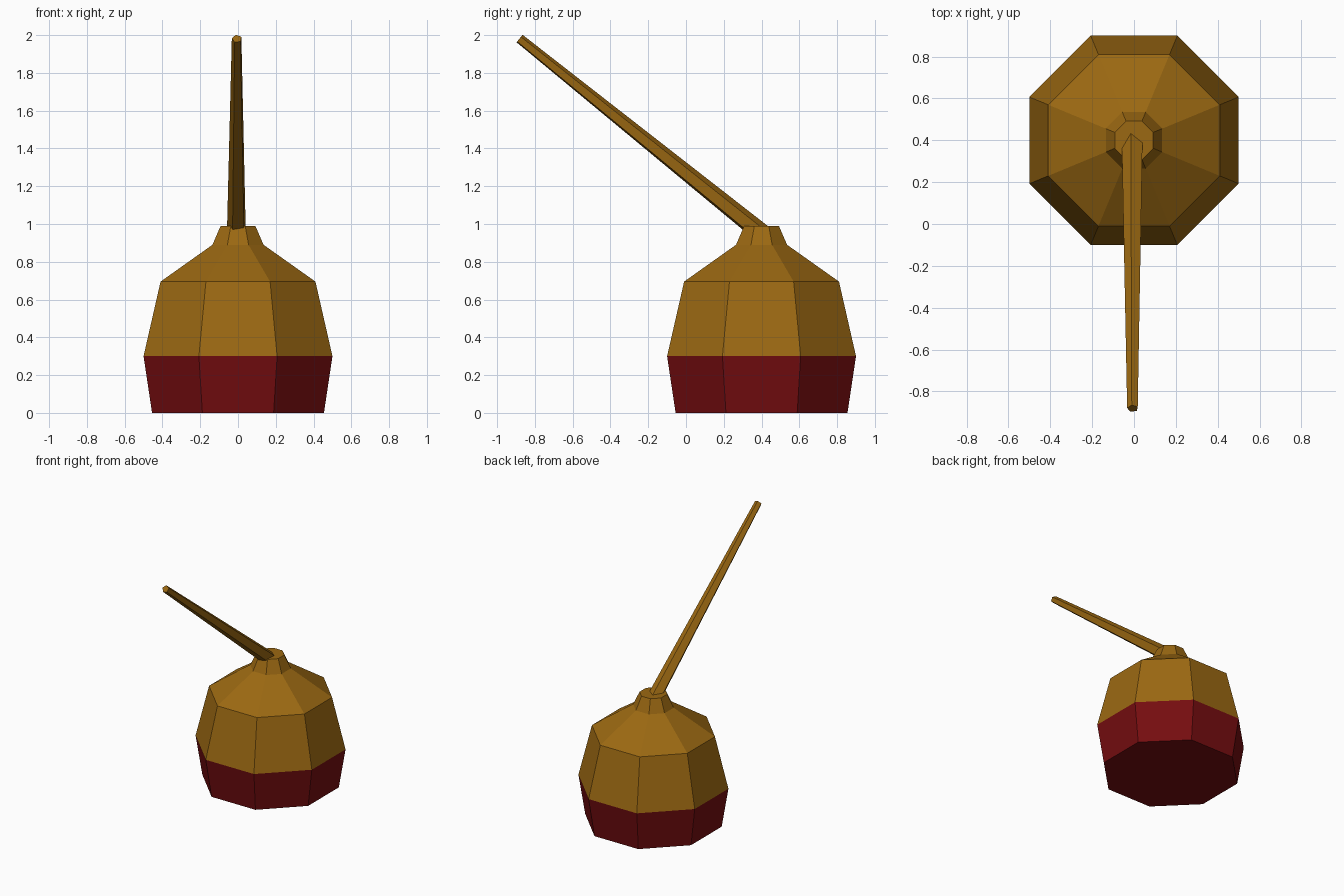
import bpy, bmesh, math
from mathutils import Vector

if "Cube" in bpy.data.objects:
    bpy.data.objects.remove(bpy.data.objects["Cube"])

CENTRE_Y = 0.4


def material(name, rgb):
    m = bpy.data.materials.new(name)
    m.diffuse_color = (*rgb, 1)
    m.use_nodes = True
    m.node_tree.nodes["Principled BSDF"].inputs["Base Color"].default_value = m.diffuse_color
    return m


brown = material("golden brown", (0.33, 0.14, 0.006))
red = material("dark red", (0.18, 0.004, 0.005))


def loft(name, rings, mat):
    """Join equal-sized rings of points into a closed, flat-shaded solid."""
    bm = bmesh.new()
    loops = [[bm.verts.new(p) for p in ring] for ring in rings]
    n = len(loops[0])
    for a, b in zip(loops, loops[1:]):
        for i in range(n):
            j = (i + 1) % n
            bm.faces.new((a[i], a[j], b[j], b[i]))
    bm.faces.new(loops[0][::-1])
    bm.faces.new(loops[-1])
    bmesh.ops.recalc_face_normals(bm, faces=bm.faces)
    mesh = bpy.data.meshes.new(name)
    bm.to_mesh(mesh)
    bm.free()
    mesh.materials.append(mat)
    obj = bpy.data.objects.new(name, mesh)
    bpy.context.collection.objects.link(obj)
    return obj


def octagon(apothem, z):
    r = apothem / math.cos(math.pi / 8)
    angles = [math.pi / 8 + i * math.pi / 4 for i in range(8)]
    return [(r * math.cos(a), CENTRE_Y + r * math.sin(a), z) for a in angles]


# Pot body: (apothem, height) profile, with a red base band
profile = [(0.455, 0), (0.5, 0.3), (0.41, 0.695), (0.135, 0.89), (0.092, 0.99)]
body = loft("pot_body", [octagon(*p) for p in profile], brown)
body.data.materials.append(red)
for f in body.data.polygons:
    f.material_index = 1 if f.center.z < 0.3 else 0

# Slanted five-sided handle, tapering towards the tip
start, end = Vector((-0.006, 0.45, 0.909)), Vector((-0.006, -0.882, 1.981))
axis = (end - start).normalized()
side = Vector((1, 0, 0))
up = side.cross(axis)
if up.z < 0:
    up = -up


def pentagon(centre, r):
    angles = [math.radians(100 + 72 * i) for i in range(5)]
    return [centre + r * (math.cos(a) * side + math.sin(a) * up) for a in angles]


loft("handle", [pentagon(start, 0.054), pentagon(end, 0.027)], brown)
